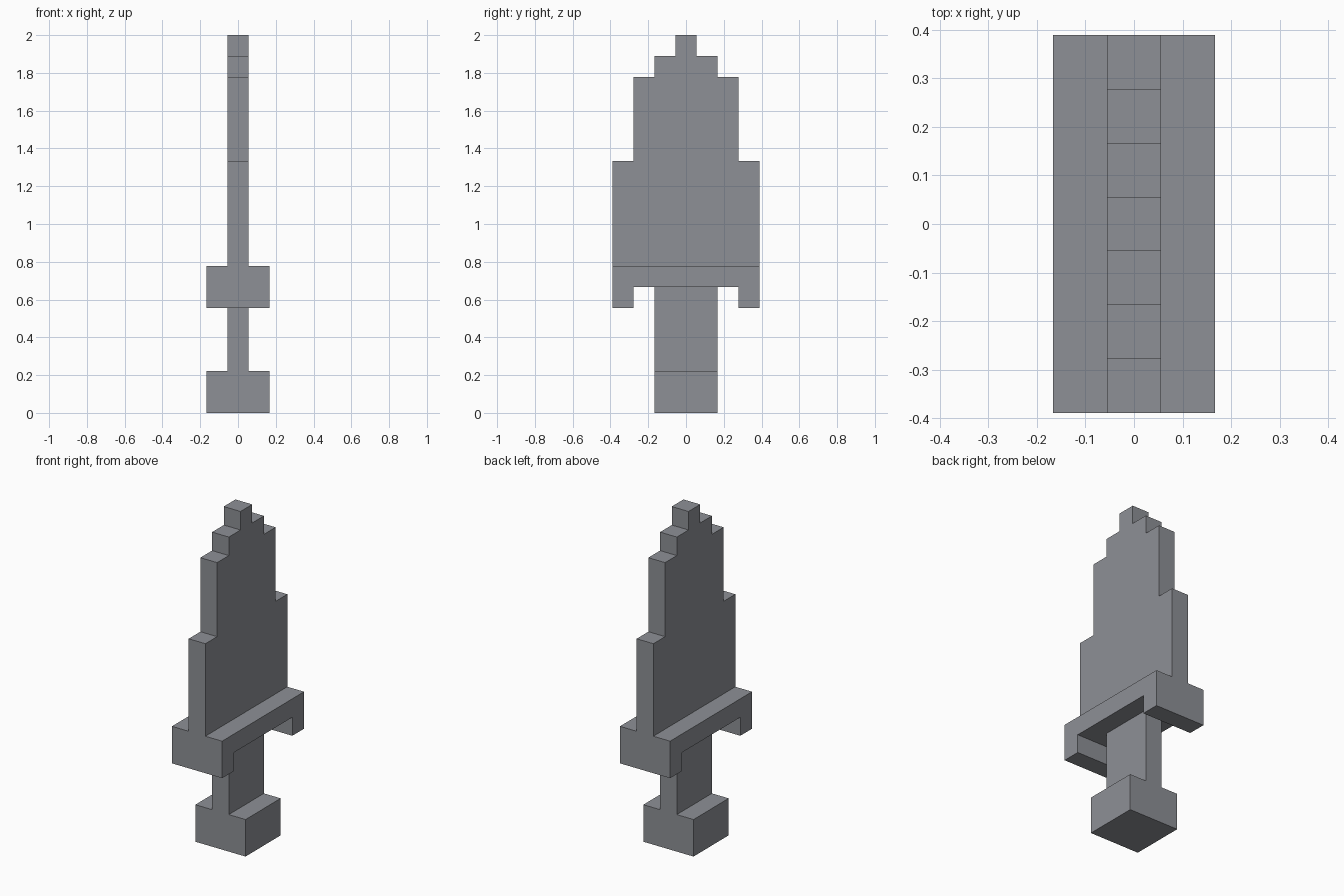
import bpy, bmesh

cube = bpy.data.objects.get("Cube")
if cube:
    bpy.data.objects.remove(cube, do_unlink=True)

U = 2 / 18  # size of one block

steel = bpy.data.materials.new("steel_grey")
steel.use_nodes = True
colour = (0.27, 0.28, 0.305, 1)
steel.diffuse_color = colour
steel.node_tree.nodes["Principled BSDF"].inputs["Base Color"].default_value = colour


def slab(name, half_outline, thickness):
    """Mirror a half outline (y, z in blocks) and extrude it along x."""
    outline = half_outline + [(-y, z) for y, z in reversed(half_outline)]
    bm = bmesh.new()
    verts = [bm.verts.new((-thickness / 2 * U, y * U, z * U)) for y, z in outline]
    face = bm.faces.new(verts)
    grown = bmesh.ops.extrude_face_region(bm, geom=[face])["geom"]
    moved = [v for v in grown if isinstance(v, bmesh.types.BMVert)]
    bmesh.ops.translate(bm, verts=moved, vec=(thickness * U, 0, 0))
    bmesh.ops.recalc_face_normals(bm, faces=bm.faces)
    mesh = bpy.data.meshes.new(name)
    bm.to_mesh(mesh)
    bm.free()
    mesh.materials.append(steel)
    obj = bpy.data.objects.new(name, mesh)
    bpy.context.collection.objects.link(obj)
    return obj


# Stepped blade: half width and top of each tier
blade_outline, z = [], 7
for half_width, top in ((3.5, 12), (2.5, 16), (1.5, 17), (0.5, 18)):
    blade_outline += [(half_width, z), (half_width, top)]
    z = top
slab("blade", blade_outline, 1)

# Crossguard with down-turned ends
slab("crossguard", [(2.5, 6), (2.5, 5), (3.5, 5), (3.5, 7)], 3)

# Grip and pommel
slab("grip", [(1.5, 2), (1.5, 6)], 1)
slab("pommel", [(1.5, 0), (1.5, 2)], 3)
